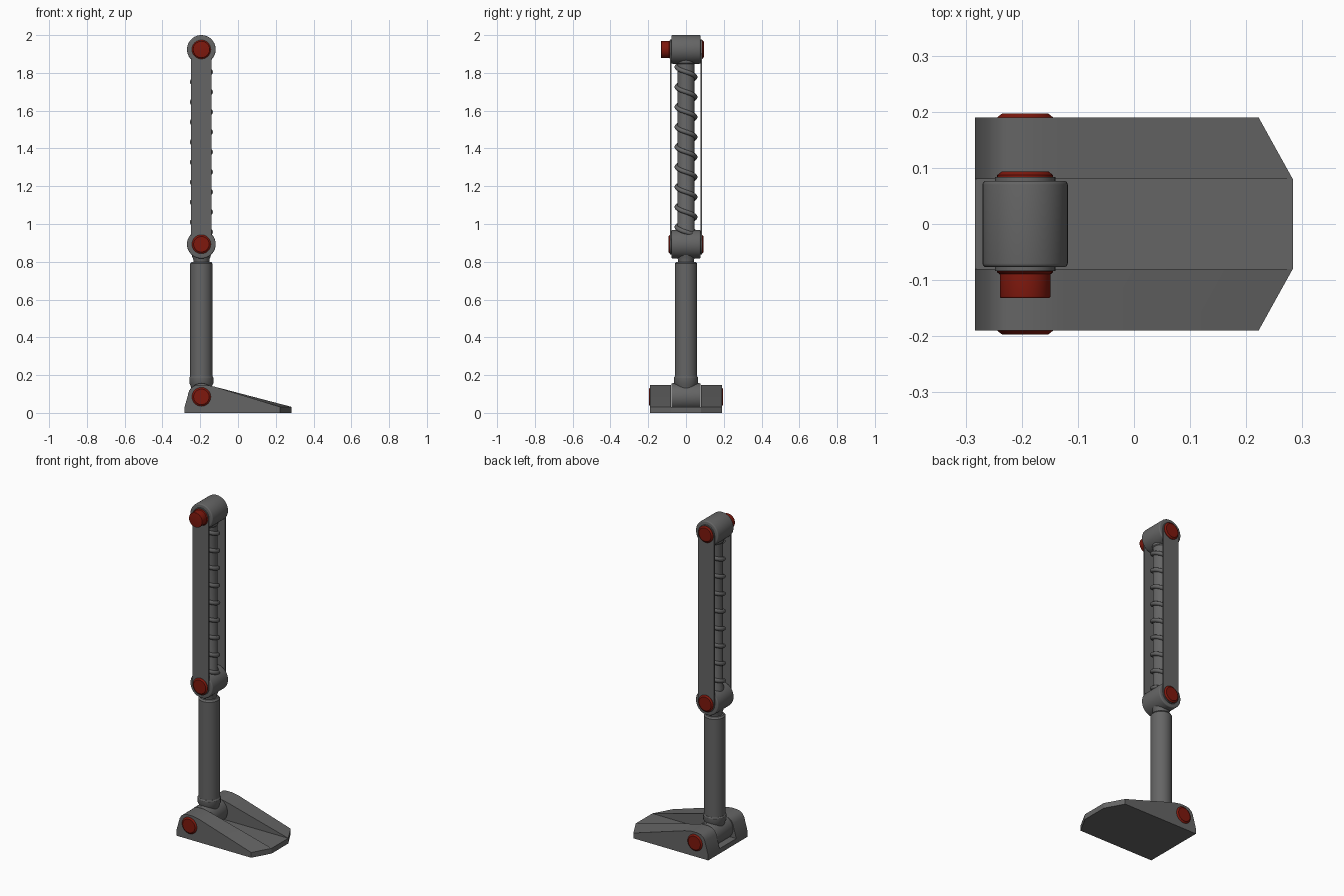
import bpy, bmesh
from math import sin, cos, pi, radians
from mathutils import Matrix, Vector

if "Cube" in bpy.data.objects:
    bpy.data.objects.remove(bpy.data.objects["Cube"])

AX = -0.194                                # x position of the leg axis
HIP, KNEE, ANKLE = 1.924, 0.893, 0.085     # joint heights


def material(name, rgb):
    m = bpy.data.materials.new(name)
    m.diffuse_color = (*rgb, 1)
    m.use_nodes = True
    m.node_tree.nodes["Principled BSDF"].inputs["Base Color"].default_value = m.diffuse_color
    return m


red = material("pin_red", (0.21, 0.009, 0.004))
dark = material("dark_grey", (0.13, 0.13, 0.13))


def make(name, bm, mat=dark, angle=30):
    bmesh.ops.recalc_face_normals(bm, faces=bm.faces)
    me = bpy.data.meshes.new(name)
    bm.to_mesh(me)
    bm.free()
    ob = bpy.data.objects.new(name, me)
    bpy.context.collection.objects.link(ob)
    me.materials.append(mat)
    bpy.ops.object.select_all(action='DESELECT')
    ob.select_set(True)
    bpy.context.view_layer.objects.active = ob
    bpy.ops.object.shade_smooth_by_angle(angle=radians(angle))
    return ob


def lathe(name, profile, z=0, along_y=False, mat=dark, n=40):
    """Closed solid of revolution from (radius, position) pairs."""
    bm = bmesh.new()
    rings = [[bm.verts.new((r * cos(2 * pi * i / n), r * sin(2 * pi * i / n), h))
              for i in range(n)] for r, h in profile]
    for a, b in zip(rings, rings[1:]):
        for i in range(n):
            j = (i + 1) % n
            bm.faces.new((a[i], a[j], b[j], b[i]))
    bm.faces.new(rings[0])
    bm.faces.new(rings[-1])
    if along_y:
        bm.transform(Matrix.Rotation(-pi / 2, 4, 'X'))
    bm.transform(Matrix.Translation((AX, 0, z)))
    return make(name, bm, mat)


def barrel(name, r, y0, y1, z, bevel, mat=dark):
    """Cylinder along y with rounded rims."""
    arc = [(sin(k * pi / 8), cos(k * pi / 8)) for k in range(5)]
    prof = [(r - bevel + bevel * s, y0 + bevel - bevel * c) for s, c in arc]
    prof += [(r - bevel + bevel * s, y1 - bevel + bevel * c) for s, c in reversed(arc)]
    return lathe(name, prof, z, True, mat)


def pin_cap(name, y0, y1, z):
    """Flat red pin head with a wide chamfer at its outer end y1."""
    mid = y1 - (0.007 if y1 > y0 else -0.007)
    lathe(name, [(0.05, y0), (0.05, mid), (0.041, y1)], z, True, red)


def loft(name, inner, outer, y0, y1):
    """Bridge two xz outlines with equal point counts."""
    bm = bmesh.new()
    a = [bm.verts.new((x, y0, z)) for x, z in inner]
    b = [bm.verts.new((x, y1, z)) for x, z in outer]
    bm.faces.new(a)
    bm.faces.new(b)
    for i in range(len(a)):
        j = (i + 1) % len(a)
        bm.faces.new((a[i], a[j], b[j], b[i]))
    return make(name, bm)


# Joint barrels
barrel("hip_barrel", 0.076, -0.077, 0.077, HIP, 0.007)
barrel("knee_barrel", 0.076, -0.077, 0.077, KNEE, 0.007)
barrel("ankle_barrel", 0.072, -0.077, 0.077, ANKLE, 0.005)

# Side straps with round ends, linking hip and knee
strap = [(AX + 0.054 * cos(k * pi / 16), HIP + 0.054 * sin(k * pi / 16)) for k in range(17)]
strap += [(AX - 0.054 * cos(k * pi / 16), KNEE - 0.054 * sin(k * pi / 16)) for k in range(17)]
for side, s in (("front", -1), ("back", 1)):
    loft("strap_" + side, strap, strap, s * 0.076, s * 0.084)

# Red pins
barrel("hip_pin_front", 0.045, -0.132, -0.08, HIP, 0.003, red)
pin_cap("hip_pin_collar", -0.08, -0.092, HIP)
pin_cap("hip_pin_back", 0.08, 0.094, HIP)
for side, s in (("front", -1), ("back", 1)):
    pin_cap("knee_pin_" + side, s * 0.08, s * 0.093, KNEE)
    pin_cap("ankle_pin_" + side, s * 0.185, s * 0.197, ANKLE)

# Thigh rod with small collars
lathe("thigh_rod", [(0.05, 0.94), (0.05, 0.968), (0.046, 0.975), (0.046, 1.848),
                    (0.05, 1.853), (0.05, 1.89)])

# Spring: swept left-hand helix
PITCH, TURNS, STEPS, SIDES = 0.106, 8.5, 28, 10
bm = bmesh.new()
prev = None
count = int(TURNS * STEPS)
for i in range(count + 1):
    t = 2 * pi * i / STEPS - pi * 0.75
    out = Vector((cos(t), sin(t), 0))
    c = out * 0.048 + Vector((AX, 0, 1.805 - PITCH * t / (2 * pi)))
    ring = [bm.verts.new(c + out * (0.013 * cos(2 * pi * k / SIDES))
                         + Vector((0, 0, 0.013 * sin(2 * pi * k / SIDES))))
            for k in range(SIDES)]
    if prev:
        for k in range(SIDES):
            m = (k + 1) % SIDES
            bm.faces.new((prev[k], prev[m], ring[m], ring[k]))
    if i in (0, count):
        bm.faces.new(ring)
    prev = ring
make("spring", bm, angle=60)

# Shin: ankle collar, main tube and knee neck
lathe("ankle_collar", [(0.05, 0.10), (0.057, 0.145), (0.064, 0.158), (0.064, 0.187), (0.06, 0.193)])
lathe("shin_tube", [(0.059, 0.18), (0.059, 0.79), (0.051, 0.80)])
lathe("knee_neck", [(0.042, 0.79), (0.042, 0.81), (0.048, 0.825), (0.055, 0.86)])

# Foot: low sole between two tapering cheeks
back = [(-0.283, 0), (-0.283, 0.03), (-0.26, 0.112), (-0.25, 0.13), (-0.233, 0.143),
        (-0.208, 0.148), (-0.17, 0.148), (-0.125, 0.139)]
inner = back + [(0.283, 0.032), (0.283, 0)]
outer = back + [(0.222, 0.032), (0.222, 0)]
for side, s in (("front", -1), ("back", 1)):
    loft("foot_cheek_" + side, inner, outer, s * 0.08, s * 0.19)
sole = [(-0.283, 0), (-0.283, 0.03), (0.283, 0.032), (0.283, 0)]
loft("foot_sole", sole, sole, -0.08, 0.08)
